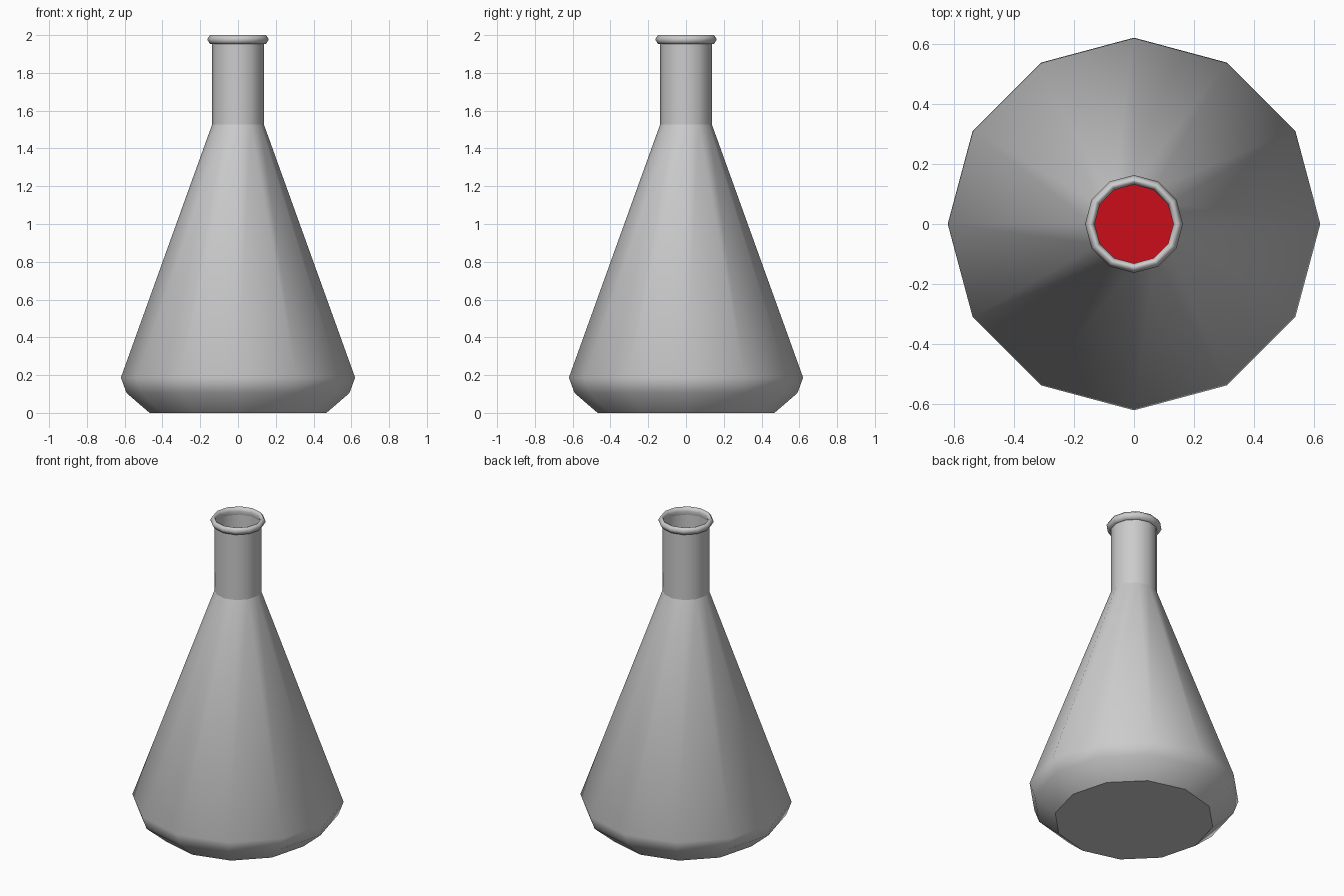
import bpy, bmesh
from math import cos, sin, pi

if "Cube" in bpy.data.objects:
    bpy.data.objects.remove(bpy.data.objects["Cube"])

SIDES = 12


def lathe(name, profile, sharp=(), cap_start=False, cap_end=False, color=None):
    """Revolve (radius, z) points; ring indices in sharp keep a hard edge."""
    bm = bmesh.new()
    rings = [[bm.verts.new((r * cos(2 * pi * i / SIDES), r * sin(2 * pi * i / SIDES), z))
              for i in range(SIDES)] for r, z in profile]
    for a, b in zip(rings, rings[1:]):
        for i in range(SIDES):
            j = (i + 1) % SIDES
            bm.faces.new((a[i], a[j], b[j], b[i])).smooth = True
    if cap_start:
        bm.faces.new(rings[0][::-1])
    if cap_end:
        bm.faces.new(rings[-1])
    for k in sharp:
        for i in range(SIDES):
            bm.edges.get((rings[k][i], rings[k][(i + 1) % SIDES])).smooth = False
    mesh = bpy.data.meshes.new(name)
    bm.to_mesh(mesh)
    bm.free()
    obj = bpy.data.objects.new(name, mesh)
    bpy.context.collection.objects.link(obj)
    if color:
        mat = bpy.data.materials.new(name)
        mat.diffuse_color = color
        mat.use_nodes = True
        mat.node_tree.nodes["Principled BSDF"].inputs["Base Color"].default_value = mat.diffuse_color
        mesh.materials.append(mat)
    return obj


# Conical body with bevelled foot, straight neck and rolled lip, open at the top
lathe("flask",
      [(0.468, 0), (0.59, 0.105), (0.62, 0.187), (0.137, 1.527), (0.137, 1.952),
       (0.149, 1.954), (0.163, 1.977), (0.149, 2.0), (0.138, 1.996), (0.131, 1.977),
       (0.137, 1.952)],
      sharp=(0, 3, 4), cap_start=True)

# Red liquid filling the lower part of the body
level = 0.8
lathe("liquid",
      [(0.46, 0.015), (0.575, 0.11), (0.603, 0.187),
       (0.603 - (level - 0.187) * 0.3604, level)],
      sharp=(0, 3), cap_start=True, cap_end=True, color=(0.6, 0.004, 0.01, 1))
